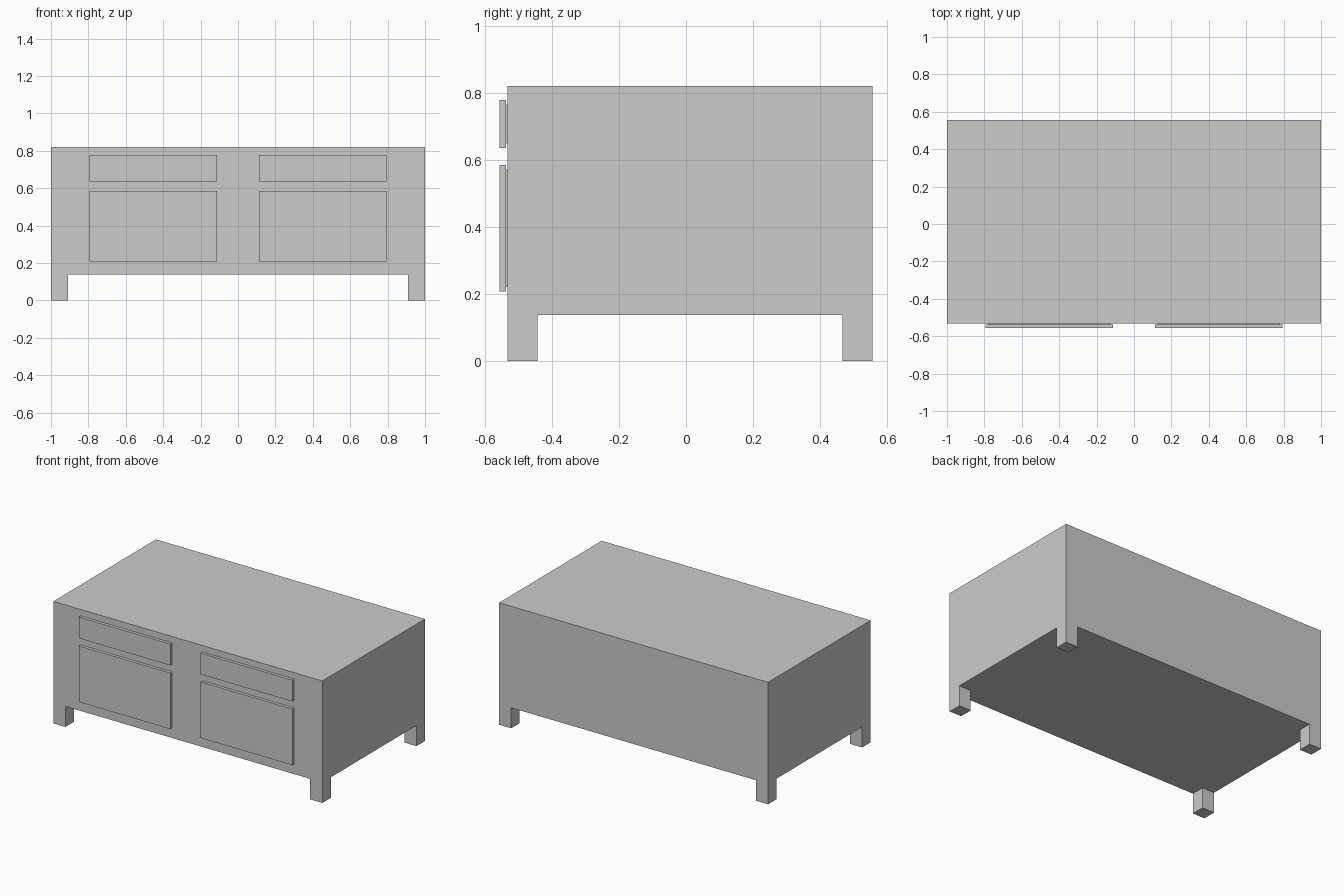
import bpy, bmesh
from mathutils import Matrix, Vector

if "Cube" in bpy.data.objects:
    bpy.data.objects.remove(bpy.data.objects["Cube"])

W, FRONT, BACK = 1.0, -0.533, 0.557   # half width, front and back planes
BASE, TOP, LEG = 0.138, 0.82, 0.09    # underside, top, leg thickness


def finish(bm, name):
    bmesh.ops.recalc_face_normals(bm, faces=bm.faces)
    mesh = bpy.data.meshes.new(name)
    bm.to_mesh(mesh)
    bm.free()
    obj = bpy.data.objects.new(name, mesh)
    bpy.context.collection.objects.link(obj)
    return obj


def add_box(bm, lo, hi):
    lo, hi = Vector(lo), Vector(hi)
    mat = Matrix.Translation((lo + hi) / 2) @ Matrix.Diagonal((*(hi - lo), 1))
    bmesh.ops.create_cube(bm, size=1, matrix=mat)


# Cabinet body with four corner legs drawn down from its underside
bm = bmesh.new()
add_box(bm, (-W, FRONT, BASE), (W, BACK, TOP))
cuts = [((x, 0, 0), (1, 0, 0)) for x in (-W + LEG, W - LEG)]
cuts += [((0, y, 0), (0, 1, 0)) for y in (FRONT + LEG, BACK - LEG)]
for co, no in cuts:
    bmesh.ops.bisect_plane(bm, geom=bm.verts[:] + bm.edges[:] + bm.faces[:],
                           plane_co=co, plane_no=no)
corners = []
for f in bm.faces:
    c = f.calc_center_median()
    if (abs(c.z - BASE) < 1e-4 and abs(c.x) > W - LEG
            and not FRONT + LEG < c.y < BACK - LEG):
        corners.append(f)
feet = bmesh.ops.extrude_discrete_faces(bm, faces=corners)["faces"]
for v in {v for f in feet for v in f.verts}:
    v.co.z = 0
bmesh.ops.dissolve_limit(bm, angle_limit=0.01, verts=bm.verts, edges=bm.edges)
finish(bm, "cabinet_body")

# Drawers and doors: raised front panel on a slightly smaller backing block
X0, X1, FACE, GAP, INSET = 0.113, 0.794, -0.557, 0.004, 0.013
for kind, z0, z1 in (("door", 0.208, 0.585), ("drawer", 0.636, 0.779)):
    for side, s in (("left", -1), ("right", 1)):
        a, b = sorted((s * X0, s * X1))
        bm = bmesh.new()
        add_box(bm, (a, FACE, z0), (b, FRONT - GAP, z1))
        finish(bm, f"{side}_{kind}_panel")
        bm = bmesh.new()
        add_box(bm, (a + INSET, FRONT - GAP, z0 + INSET),
                (b - INSET, FRONT, z1 - INSET))
        finish(bm, f"{side}_{kind}_backing")
